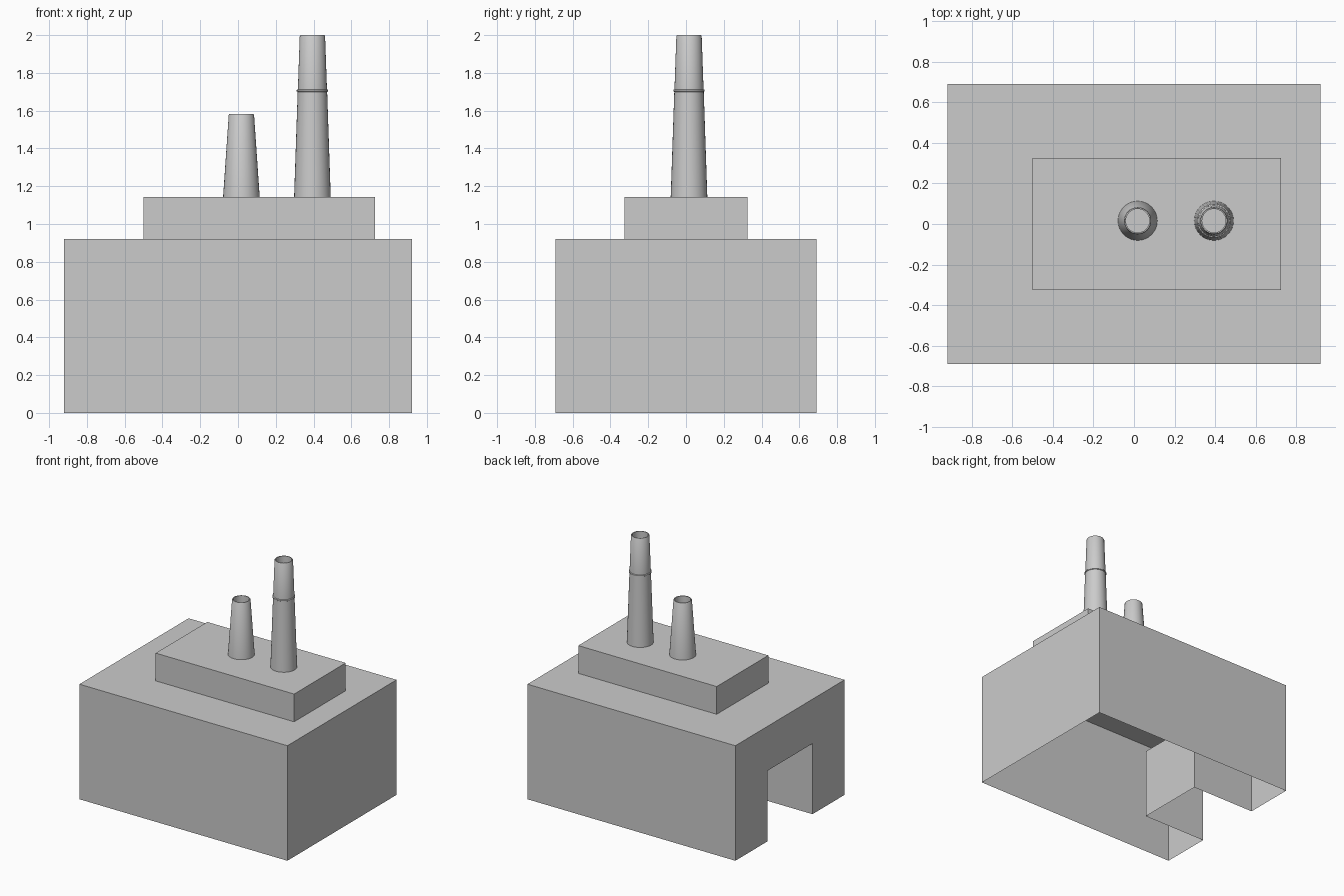
import bpy, bmesh
from math import sin, cos, tau

if "Cube" in bpy.data.objects:
    bpy.data.objects.remove(bpy.data.objects["Cube"])


def finish(bm, name, smooth=False):
    bmesh.ops.remove_doubles(bm, verts=bm.verts, dist=1e-5)
    bmesh.ops.recalc_face_normals(bm, faces=bm.faces)
    mesh = bpy.data.meshes.new(name)
    bm.to_mesh(mesh)
    bm.free()
    ob = bpy.data.objects.new(name, mesh)
    bpy.context.collection.objects.link(ob)
    if smooth:
        bpy.ops.object.select_all(action='DESELECT')
        ob.select_set(True)
        bpy.context.view_layer.objects.active = ob
        bpy.ops.object.shade_smooth_by_angle(angle=0.7)
    return ob


def face(bm, pts):
    return bm.faces.new([bm.verts.new(p) for p in pts])


def extrude_x(bm, profile, x0, x1):
    # sweep an open (y, z) profile along x
    for (ya, za), (yb, zb) in zip(profile, profile[1:]):
        face(bm, [(x0, ya, za), (x0, yb, zb), (x1, yb, zb), (x1, ya, za)])


def arch(w, h, z=0.0):
    return [(-w, z), (-w, h), (w, h), (w, z)]


# Main block: open underneath, with a doorway recess in the left wall
X, RECESS = 0.92, -0.356
shell, door = arch(0.69, 0.92), arch(0.285, 0.565)
bm = bmesh.new()
extrude_x(bm, shell, -X, X)
face(bm, [(X, y, z) for y, z in shell])
face(bm, [(-X, y, z) for y, z in shell + door[::-1]])
extrude_x(bm, door, -X, RECESS)
face(bm, [(RECESS, y, z) for y, z in door])
finish(bm, "main_block")

# Upper tier resting on the roof
tier = arch(0.326, 1.142, 0.92)
bm = bmesh.new()
extrude_x(bm, tier, -0.50, 0.725)
for x in (-0.50, 0.725):
    face(bm, [(x, y, z) for y, z in tier])
finish(bm, "upper_tier")


def chimney(name, cx, cy, profile, n=32):
    # lathe an (r, z) profile around a vertical axis
    bm = bmesh.new()
    rings = [[bm.verts.new((cx + r * cos(tau * i / n), cy + r * sin(tau * i / n), z))
              for i in range(n)] for r, z in profile]
    for a, b in zip(rings, rings[1:]):
        for i in range(n):
            j = (i + 1) % n
            bm.faces.new((a[i], a[j], b[j], b[i]))
    finish(bm, name, smooth=True)


# Hollow tapered chimneys; the tall one has a thin collar
BASE = 1.142
chimney("short_chimney", 0.018, 0.016,
        [(0.097, BASE), (0.067, 1.578), (0.064, 1.583), (0.058, 1.583), (0.058, BASE)])
chimney("tall_chimney", 0.394, 0.016,
        [(0.097, BASE), (0.078, 1.699), (0.083, 1.702), (0.083, 1.710), (0.077, 1.713),
         (0.067, 1.995), (0.064, 2.0), (0.058, 2.0), (0.058, BASE)])
